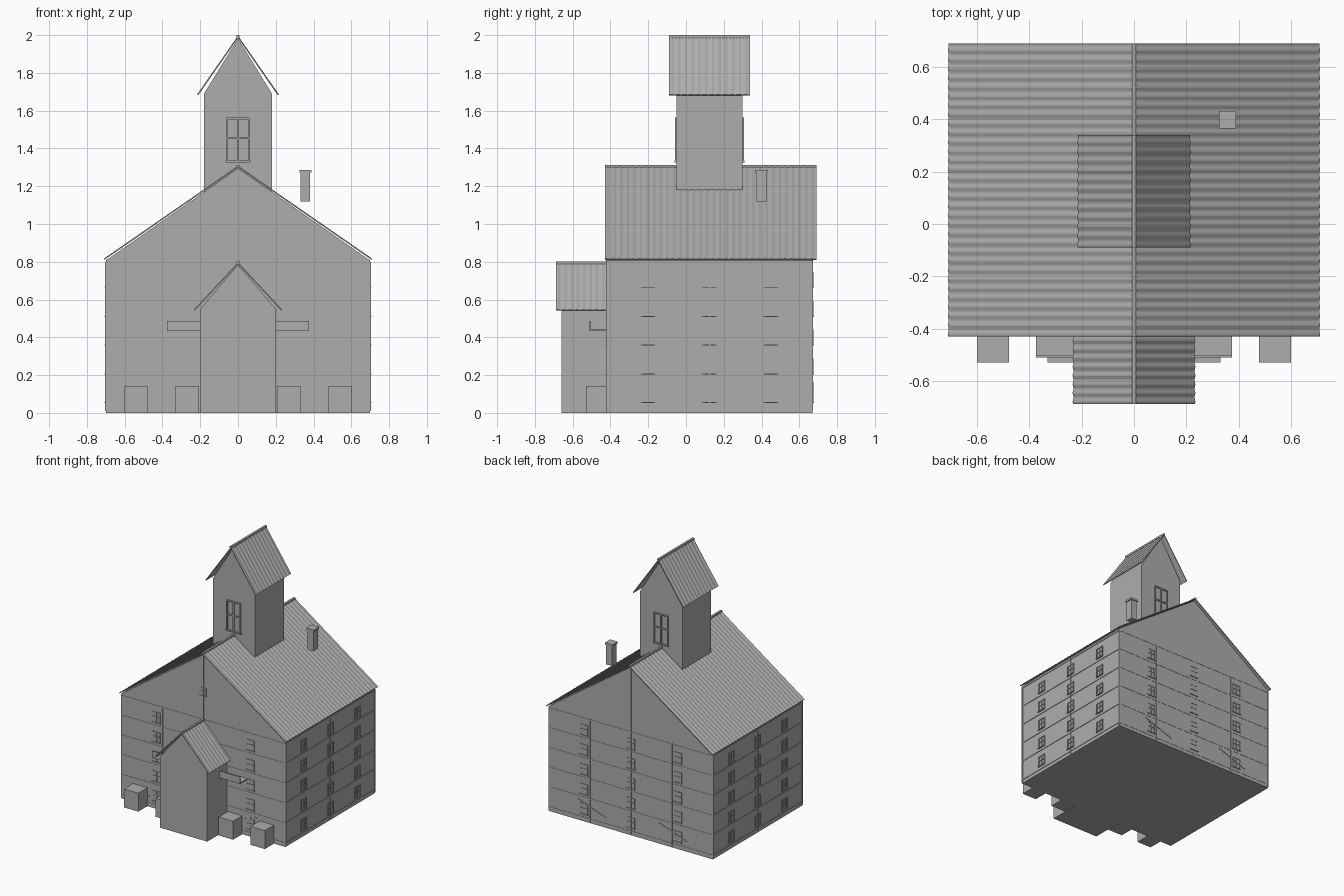
import bpy, bmesh, math
from mathutils import Vector, Matrix

if "Cube" in bpy.data.objects:
    bpy.data.objects.remove(bpy.data.objects["Cube"])

mat = bpy.data.materials.new("plain grey")
mat.diffuse_color = (0.42, 0.42, 0.42, 1)
mat.use_nodes = True
mat.node_tree.nodes["Principled BSDF"].inputs["Base Color"].default_value = mat.diffuse_color


def finish(name, bm):
    bmesh.ops.recalc_face_normals(bm, faces=bm.faces)
    me = bpy.data.meshes.new(name)
    bm.to_mesh(me)
    bm.free()
    me.materials.append(mat)
    ob = bpy.data.objects.new(name, me)
    bpy.context.collection.objects.link(ob)
    return ob


def add_box(bm, x0, x1, y0, y1, z0, z1, m=Matrix()):
    size = Matrix.Diagonal((x1 - x0, y1 - y0, z1 - z0, 1))
    mid = Matrix.Translation(((x0 + x1) / 2, (y0 + y1) / 2, (z0 + z1) / 2))
    bmesh.ops.create_cube(bm, size=1, matrix=m @ mid @ size)


def boxes(name, *dims):
    bm = bmesh.new()
    for d in dims:
        add_box(bm, *d)
    return finish(name, bm)


def house(name, w, y0, y1, z0, eave, apex):
    """Walls with a gable at both ends, pushed along y."""
    bm = bmesh.new()
    prof = [(-w, z0), (w, z0), (w, eave), (0, apex), (-w, eave)]
    a = [bm.verts.new((x, y0, z)) for x, z in prof]
    b = [bm.verts.new((x, y1, z)) for x, z in prof]
    bm.faces.new(a)
    bm.faces.new(b)
    for i in range(5):
        j = (i + 1) % 5
        bm.faces.new((a[i], a[j], b[j], b[i]))
    return finish(name, bm)


def corrugated_roof(name, w, y0, y1, eave, apex, ribs, thick=0.006, amp=0.002):
    """Two ribbed sheets and a ridge cap."""
    bm = bmesh.new()
    n = ribs * 6
    for s in (-1, 1):
        nor = Vector((s * (apex - eave), 0, w)).normalized()
        rows = []
        for i in range(n + 1):
            y = y0 + (y1 - y0) * i / n
            lift = amp * math.sin(i * math.pi / 3)
            top = [Vector((0, y, apex)), Vector((s * w, y, eave))]
            pts = [top[0] + nor * lift, top[1] + nor * lift,
                   top[1] - nor * thick, top[0] - nor * thick]
            rows.append([bm.verts.new(p) for p in pts])
        for r, q in zip(rows, rows[1:]):
            for k in range(4):
                bm.faces.new((r[k], r[(k + 1) % 4], q[(k + 1) % 4], q[k]))
        bm.faces.new(rows[0])
        bm.faces.new(rows[-1])
    add_box(bm, -0.008, 0.008, y0, y1, apex - 0.008, apex + 0.006)
    return finish(name, bm)


# Frames for each wall: local x runs along the wall, local -y points outward
def wall(px, py, deg):
    return Matrix.Translation((px, py, 0)) @ Matrix.Rotation(math.radians(deg), 4, 'Z')


FRONT, BACK = wall(0, -0.42, 0), wall(0, 0.67, 180)
RIGHT, LEFT = wall(0.70, 0.125, 90), wall(-0.70, 0.125, -90)


def window(bm, m, u, z0, z1, w, t=0.005, d=0.004):
    h = w / 2
    for c in (-h + t / 2, 0, h - t / 2):
        add_box(bm, u + c - t / 2, u + c + t / 2, -d, 0.002, z0, z1, m)
    for z in (z0 + (z1 - z0) * 0.5, z1 - t):
        add_box(bm, u - h, u + h, -d, 0.002, z, z + t, m)
    add_box(bm, u - h - 0.004, u + h + 0.004, -d - 0.003, 0.002, z0 - t, z0, m)


# Main block, tower and porch
house("main_walls", 0.698, -0.42, 0.67, 0, 0.808, 1.295)
corrugated_roof("main_roof", 0.71, -0.43, 0.69, 0.815, 1.306, 32)
house("tower_walls", 0.18, -0.05, 0.30, 1.17, 1.69, 1.982)
corrugated_roof("tower_roof", 0.215, -0.09, 0.34, 1.685, 1.994, 12)
house("porch_walls", 0.20, -0.66, -0.41, 0, 0.55, 0.785)
corrugated_roof("porch_roof", 0.233, -0.688, -0.42, 0.545, 0.795, 8)

# Timber floor bands, corner posts and middle posts
bm = bmesh.new()
for m, half, posts in ((FRONT, 0.70, (-0.35, 0.35)), (BACK, 0.70, (-0.35, 0, 0.35)),
                       (RIGHT, 0.545, (0,)), (LEFT, 0.545, (0,))):
    for z in (0.03, 0.185, 0.337, 0.489, 0.641, 0.793):
        add_box(bm, -half, half, -0.002, 0.002, z - 0.004, z + 0.004, m)
    for u in posts + (-half + 0.004, half - 0.004):
        add_box(bm, u - 0.004, u + 0.004, -0.003, 0.002, 0.01, 0.80, m)
# Gable king posts, the front one broken by the attic window
for m, spans in ((FRONT, ((0.80, 0.975), (1.045, 1.29))), (BACK, ((0.80, 1.29),))):
    for a, b in spans:
        add_box(bm, -0.004, 0.004, -0.003, 0.002, a, b, m)
finish("timber_frame", bm)

# Diagonal braces on the front and back
bm = bmesh.new()
for m, sgn in ((FRONT, 1), (BACK, -1)):
    for u in (-0.36, 0.33):
        tilt = (m @ Matrix.Translation((sgn * u, 0, 0.117))
                @ Matrix.Rotation(-sgn * math.atan2(0.085, 0.24), 4, 'Y'))
        add_box(bm, -0.127, 0.127, -0.004, 0.002, -0.004, 0.004, tilt)
finish("diagonal_braces", bm)

# Windows on five floors of every wall
bm = bmesh.new()
for floor in range(5):
    z = 0.057 + 0.152 * floor
    for m, us in ((FRONT, (-0.4, 0.4)), (BACK, (-0.4, 0, 0.4)),
                  (RIGHT, (-0.325, 0, 0.325)), (LEFT, (-0.325, 0, 0.325))):
        for u in us:
            window(bm, m, u, z, z + 0.08, 0.066)
window(bm, FRONT, 0, 0.98, 1.04, 0.05)
finish("wall_windows", bm)

# Tower windows, front and back
bm = bmesh.new()
window(bm, wall(0, -0.05, 0), 0, 1.335, 1.563, 0.122, 0.009, 0.008)
window(bm, wall(0, 0.30, 180), 0, 1.335, 1.563, 0.122, 0.009, 0.008)
finish("tower_windows", bm)

# Chimney with cap
boxes("chimney", (0.332, 0.382, 0.372, 0.426, 1.12, 1.272),
      (0.325, 0.389, 0.366, 0.432, 1.272, 1.287))

# Balconies and crates on both sides of the porch
for s, side in ((-1, "left"), (1, "right")):
    def mir(a, b, *rest):
        return (min(s * a, s * b), max(s * a, s * b)) + rest
    boxes(side + "_balcony", mir(0.19, 0.375, -0.51, -0.42, 0.433, 0.441),
          mir(0.19, 0.375, -0.51, -0.503, 0.441, 0.487))
    boxes(side + "_outer_crate", mir(0.478, 0.60, -0.53, -0.41, 0, 0.142))
    boxes(side + "_inner_crate", mir(0.207, 0.33, -0.53, -0.41, 0, 0.142))
